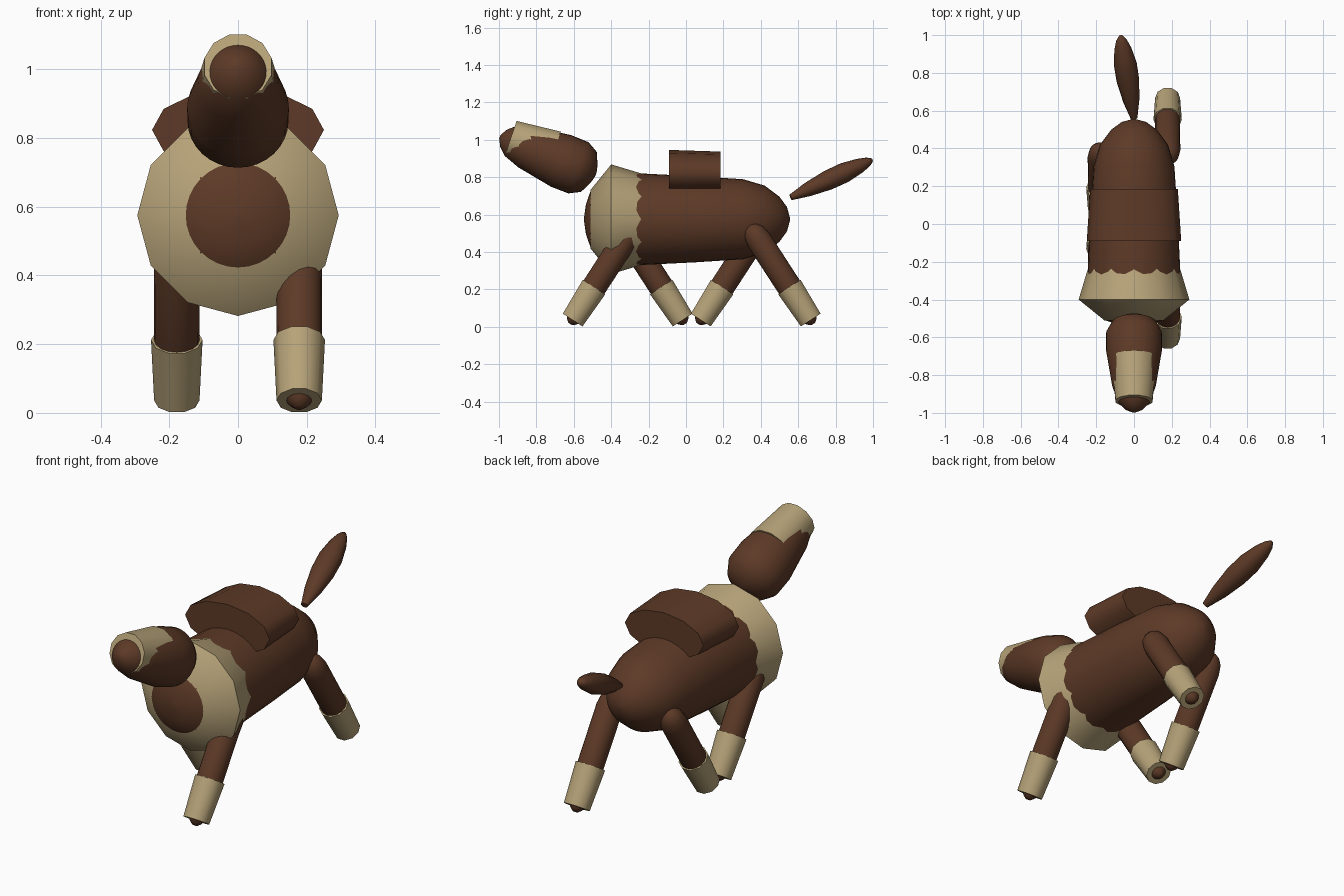
import bpy, bmesh, math
from mathutils import Vector, Matrix

cube = bpy.data.objects.get("Cube")
if cube:
    bpy.data.objects.remove(cube)


def material(name, rgb):
    m = bpy.data.materials.new(name)
    m.use_nodes = True
    m.diffuse_color = (*rgb, 1)
    m.node_tree.nodes["Principled BSDF"].inputs["Base Color"].default_value = (*rgb, 1)
    return m


brown = material("dark brown", (0.11, 0.042, 0.02))
cream = material("cream", (0.47, 0.365, 0.19))


def lathe(name, mat, origin, axis, profile, sides, squash=1.0, turn=0.0, angle=60):
    """Sweep (distance, radius) rings along an axis; squash flattens the rings."""
    w = Vector(axis).normalized()
    u = (Vector((1, 0, 0)) - w * w.x).normalized()
    v = w.cross(u)
    bm = bmesh.new()
    rings = []
    for s, r in profile:
        ring = []
        for i in range(sides):
            a = 2 * math.pi * i / sides + turn
            ring.append(bm.verts.new(Vector(origin) + w * s
                                     + u * r * math.cos(a) + v * r * squash * math.sin(a)))
        rings.append(ring)
    for a, b in zip(rings, rings[1:]):
        for i in range(sides):
            j = (i + 1) % sides
            bm.faces.new((a[i], a[j], b[j], b[i]))
    bm.faces.new(rings[0][::-1])
    bm.faces.new(rings[-1])
    bmesh.ops.recalc_face_normals(bm, faces=bm.faces)
    mesh = bpy.data.meshes.new(name)
    bm.to_mesh(mesh)
    bm.free()
    mesh.materials.append(mat)
    obj = bpy.data.objects.new(name, mesh)
    bpy.context.collection.objects.link(obj)
    bpy.ops.object.select_all(action="DESELECT")
    obj.select_set(True)
    bpy.context.view_layer.objects.active = obj
    bpy.ops.object.shade_smooth_by_angle(angle=math.radians(angle))
    return obj


# Torso and the faceted chest fur around its front
lathe("torso", brown, (0, -0.545, 0.575), (0, 1, 0),
      [(0, 0.01), (0.01, 0.08), (0.035, 0.152), (0.075, 0.197), (0.13, 0.228),
       (0.22, 0.243), (0.3, 0.245), (0.6, 0.23), (0.85, 0.214), (0.965, 0.18),
       (1.045, 0.12), (1.085, 0.065), (1.1, 0.01)], 32)
lathe("chest_fur", cream, (0, -0.51, 0.575), (0, 1, 0),
      [(0, 0.157), (0.11, 0.293), (0.27, 0.245), (0.41, 0.19)], 12)

# Pack lying across the back
lathe("back_pack", brown, (0, -0.09, 0.823), (0, 1, 0),
      [(0, 0.25), (0.275, 0.232)], 12, squash=0.49)

# Egg-shaped head with a muzzle band
lathe("head", brown, (0, -0.575, 0.85), (0, -0.93, 0.368),
      [(-0.1, 0.01), (-0.09, 0.05), (-0.06, 0.115), (0, 0.147), (0.1, 0.148),
       (0.2, 0.132), (0.3, 0.116), (0.39, 0.086), (0.43, 0.05), (0.452, 0.01)], 32)
lathe("muzzle_band", cream, (0, -0.708, 0.93), (0, -0.229, 0.078),
      [(0, 0.124), (0.242, 0.101)], 12, turn=math.radians(15))

# Tail, swung a little to one side
lathe("tail", brown, (0, 0.56, 0.692), (-0.07, 0.435, 0.2),
      [(0, 0.018), (0.1, 0.043), (0.22, 0.06), (0.32, 0.061), (0.41, 0.045),
       (0.46, 0.028), (0.485, 0.01)], 12, squash=0.88)

# Walking legs: each capsule pokes slightly out of its sock
tilt = math.radians(33)
for side, x in (("left", 0.178), ("right", -0.178)):
    for place, y, swing in (("front", -0.312, -1), ("hind", 0.373, 1)):
        swing *= 1 if x > 0 else -1
        hip = (x, y, 0.489)
        down = (0, swing * math.sin(tilt), -math.cos(tilt))
        lathe(f"{side}_{place}_leg", brown, hip, down,
              [(-0.065, 0.015), (-0.05, 0.038), (-0.02, 0.058), (0.03, 0.067),
               (0.45, 0.066), (0.52, 0.05), (0.55, 0.03), (0.565, 0.012)], 16)
        lathe(f"{side}_{place}_sock", cream, hip, down,
              [(0.33, 0.075), (0.54, 0.066)], 10)
